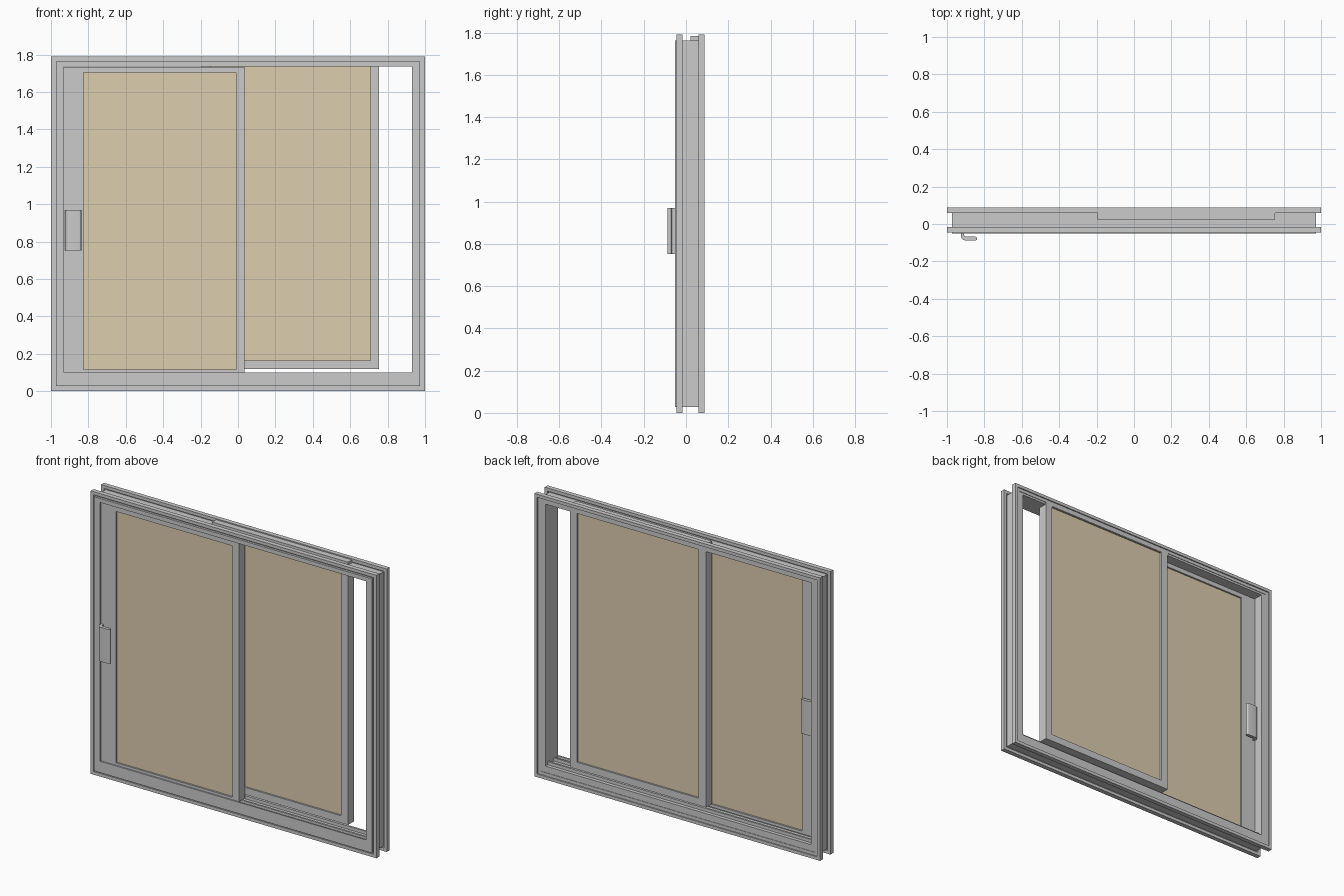
import bpy, bmesh, math

if "Cube" in bpy.data.objects:
    bpy.data.objects.remove(bpy.data.objects["Cube"])

glass_mat = bpy.data.materials.new("tan_pane")
glass_mat.diffuse_color = (0.72, 0.61, 0.43, 1)
glass_mat.use_nodes = True
glass_mat.node_tree.nodes["Principled BSDF"].inputs["Base Color"].default_value = glass_mat.diffuse_color


def finish(name, bm, mat=None):
    bmesh.ops.recalc_face_normals(bm, faces=bm.faces)
    me = bpy.data.meshes.new(name)
    bm.to_mesh(me)
    bm.free()
    ob = bpy.data.objects.new(name, me)
    bpy.context.collection.objects.link(ob)
    if mat:
        me.materials.append(mat)
    return ob


def box(name, x0, x1, y0, y1, z0, z1, mat=None):
    bm = bmesh.new()
    bmesh.ops.create_cube(bm, size=1)
    for v in bm.verts:
        v.co = (x1 if v.co.x > 0 else x0, y1 if v.co.y > 0 else y0, z1 if v.co.z > 0 else z0)
    return finish(name, bm, mat)


def ring(name, outer, inner, y0, y1):
    """Rectangular frame; outer and inner are (x0, x1, z0, z1)."""
    bm = bmesh.new()
    loops = []
    for (x0, x1, z0, z1), y in ((outer, y0), (inner, y0), (inner, y1), (outer, y1)):
        loops.append([bm.verts.new((x, y, z)) for x, z in ((x0, z0), (x1, z0), (x1, z1), (x0, z1))])
    for a in range(4):
        p, q = loops[a], loops[(a + 1) % 4]
        for i in range(4):
            j = (i + 1) % 4
            bm.faces.new((p[i], p[j], q[j], q[i]))
    return finish(name, bm)


# Outer frame: central body between two wider flanges
opening = (-0.93, 0.93, 0.08, 1.737)
ring("frame_body", (-0.972, 0.972, 0.028, 1.763), opening, -0.051, 0.078)
for name, y0, y1 in (("front_flange", -0.045, -0.016), ("back_flange", 0.059, 0.088)):
    ring(name, (-1, 1, 0, 1.79), (-0.98, 0.98, 0.02, 1.77), y0, y1)
    ring(name + "_web", (-0.985, 0.985, 0.015, 1.775), (-0.96, 0.96, 0.04, 1.75), y0 + 0.007, y1 - 0.007)

# Sill lip and running tracks
box("sill_lip", -0.93, 0.93, -0.051, -0.043, 0.075, 0.10)
for i, y in enumerate((-0.012, 0.05)):
    box(f"sill_track_{i}", -0.93, 0.93, y - 0.006, y + 0.006, 0.075, 0.10)

# Sliding sashes with their panes
sashes = (
    ("front_sash", (-0.94, 0.035, 0.097, 1.733), (-0.825, -0.01, 0.115, 1.705), -0.042, 0.018),
    ("rear_sash", (-0.195, 0.755, 0.12, 1.783), (-0.145, 0.708, 0.165, 1.74), 0.021, 0.081),
)
for name, outer, inner, y0, y1 in sashes:
    ring(name, outer, inner, y0, y1)
    x0, x1, z0, z1 = inner
    box(name + "_pane", x0, x1, y0 + 0.011, y1 - 0.011, z0, z1, glass_mat)


# Curved pull handles: a hooked cross-section extruded upwards
def handle(name, y_face, sign):
    def arc(cx, cy, r, a0, a1, n):
        return [(cx + r * math.cos(math.radians(a0 + (a1 - a0) * i / n)),
                 cy + r * math.sin(math.radians(a0 + (a1 - a0) * i / n))) for i in range(n + 1)]
    pts = [(-0.925, -0.004)]
    pts += arc(-0.900, 0.013, 0.025, 180, 90, 8)      # outer bend
    pts += arc(-0.848, 0.028, 0.010, 90, -90, 8)      # rounded tip
    pts += arc(-0.900, 0.010, 0.008, 90, 180, 5)      # inner bend
    pts += [(-0.908, -0.004)]
    bm = bmesh.new()
    f = bm.faces.new([bm.verts.new((x, y_face + sign * d, 0.753)) for x, d in pts])
    ext = bmesh.ops.extrude_face_region(bm, geom=[f])
    bmesh.ops.translate(bm, vec=(0, 0, 0.217),
                        verts=[v for v in ext["geom"] if isinstance(v, bmesh.types.BMVert)])
    ob = finish(name, bm)
    bpy.ops.object.select_all(action="DESELECT")
    ob.select_set(True)
    bpy.context.view_layer.objects.active = ob
    bpy.ops.object.shade_smooth_by_angle(angle=math.radians(35))


handle("front_handle", -0.05, -1)
handle("back_handle", 0.018, 1)
